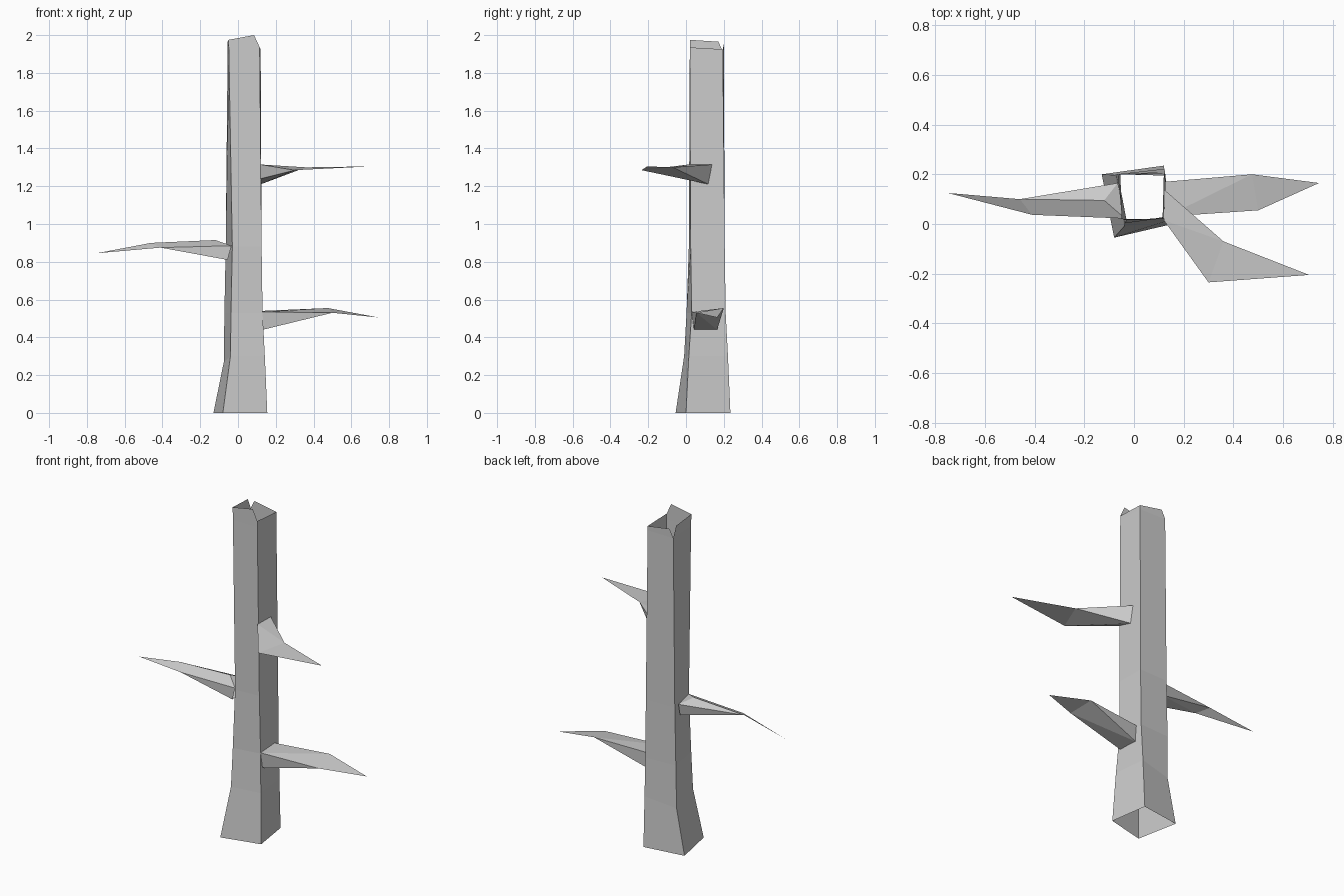
import bpy


def make(name, verts, faces):
    mesh = bpy.data.meshes.new(name)
    mesh.from_pydata(verts, [], faces)
    mesh.update()
    obj = bpy.data.objects.new(name, mesh)
    bpy.context.collection.objects.link(obj)
    return obj


# Hollow four-sided trunk: rings of back-left, back-right, front-right, front-left
rings = [
    [(-.13, .20, 0), (.12, .235, 0), (.155, 0, 0), (-.08, -.055, 0)],
    [(-.075, .197, .27), (.122, .222, .30), (.142, .015, .30), (-.04, -.01, .30)],
    [(-.072, .20, .53), (.125, .21, .53), (.13, .03, .53), (-.037, .003, .53)],
    [(-.065, .20, .88), (.125, .205, .88), (.125, .025, .88), (-.03, .015, .88)],
    [(-.055, .20, 1.90), (.12, .195, 1.90), (.115, .02, 1.90), (-.048, .02, 1.90)],
]
verts = [v for ring in rings for v in ring]
faces = []
for r in range(len(rings) - 1):
    for i in range(4):
        j = (i + 1) % 4
        a, b = r * 4, r * 4 + 4
        faces.append((a + j, a + i, b + i, b + j))

# Broken, jagged rim with a notch at the back-left corner
k = len(verts)
verts += [(-.03, .20, 1.95), (.12, .195, 1.925), (.115, .02, 1.935),
          (.085, .02, 2.0), (-.05, .02, 1.975), (-.055, .172, 1.965)]
bl, br, fr, fl = range(k - 4, k)
faces += [(br, bl, k, k + 1), (fr, br, k + 1, k + 2),
          (fl, fr, k + 2, k + 3, k + 4), (bl, fl, k + 4, k + 5)]
make("trunk", verts, faces)


# Blade-shaped branch: four root corners, two middle points, one tip
def branch(name, front_top, back_top, back_low, front_low, mid_front, mid_back, tip):
    make(name, [front_top, back_top, back_low, front_low, mid_front, mid_back, tip],
         [(0, 4, 5), (0, 5, 1), (1, 5, 2), (2, 5, 4), (2, 4, 3),
          (3, 4, 0), (4, 6, 5)])


branch("lower_right_branch",
       (.13, .03, .535), (.125, .17, .54), (.125, .165, .44), (.13, .042, .44),
       (.50, .055, .53), (.475, .20, .555), (.745, .165, .505))
branch("upper_right_branch",
       (.12, .015, 1.315), (.12, .14, 1.315), (.12, .12, 1.21), (.12, .018, 1.24),
       (.30, -.235, 1.285), (.36, -.07, 1.30), (.705, -.205, 1.305))

# Left branch with a raised ridge along its top
make("left_branch",
     [(-.035, .022, .885), (-.065, .165, .885), (-.065, .15, .815), (-.055, .025, .81),
      (-.12, .095, .915), (-.41, .037, .875), (-.46, .10, .90), (-.75, .125, .845)],
     [(0, 4, 6, 5), (4, 1, 6), (0, 1, 4), (1, 2, 6), (2, 5, 6),
      (2, 3, 5), (3, 0, 5), (5, 6, 7)])
